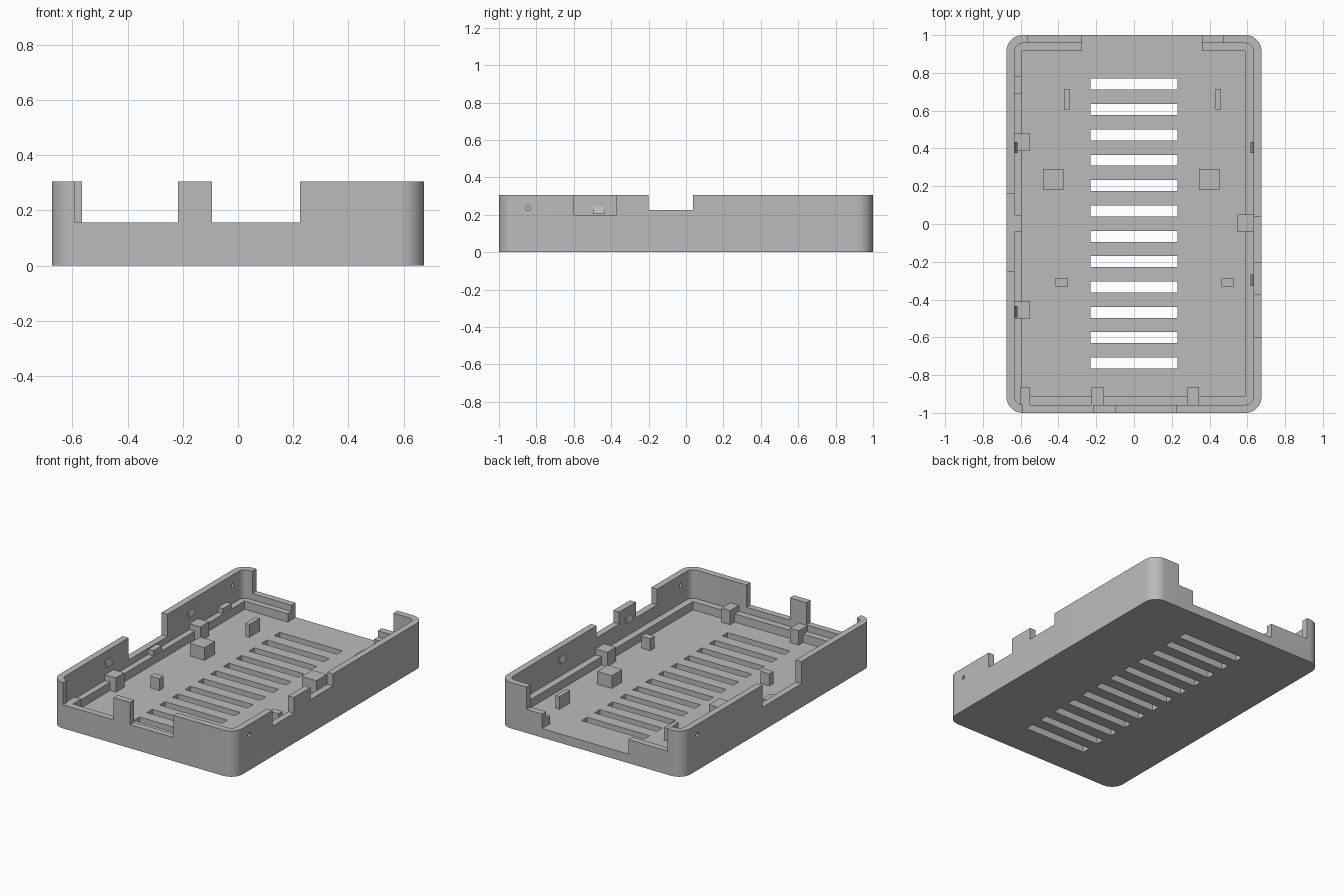
import bpy, bmesh, math
from mathutils import Matrix, Vector

cube = bpy.data.objects.get("Cube")
if cube:
    bpy.data.objects.remove(cube, do_unlink=True)

GREY = (0.5, 0.5, 0.5, 1)
mat = bpy.data.materials.new("light grey plastic")
mat.use_nodes = True
mat.diffuse_color = GREY
mat.node_tree.nodes["Principled BSDF"].inputs["Base Color"].default_value = GREY

TOP, FLOOR, LEDGE, LOW = 0.305, 0.06, 0.115, 0.157
HX, HY, WALL = 0.675, 1.0, 0.043
IX, IY = HX - WALL, HY - WALL


def make(name, bm):
    bmesh.ops.recalc_face_normals(bm, faces=bm.faces)
    me = bpy.data.meshes.new(name)
    bm.to_mesh(me)
    bm.free()
    me.materials.append(mat)
    ob = bpy.data.objects.new(name, me)
    bpy.context.collection.objects.link(ob)
    return ob


def box(name, x0, x1, y0, y1, z0, z1):
    bm = bmesh.new()
    size = Matrix.Diagonal((x1 - x0, y1 - y0, z1 - z0, 1))
    mid = Vector((x0 + x1, y0 + y1, z0 + z1)) / 2
    bmesh.ops.create_cube(bm, size=1, matrix=Matrix.Translation(mid) @ size)
    return make(name, bm)


def rounded_block(name, hx, hy, r, z0, z1, steps=10):
    bm = bmesh.new()
    verts = []
    for q, (sx, sy) in enumerate([(1, 1), (-1, 1), (-1, -1), (1, -1)]):
        for i in range(steps + 1):
            a = (q + i / steps) * math.pi / 2
            verts.append(bm.verts.new((sx * (hx - r) + r * math.cos(a),
                                       sy * (hy - r) + r * math.sin(a), z0)))
    face = bm.faces.new(verts)
    res = bmesh.ops.extrude_face_region(bm, geom=[face])
    top = [g for g in res["geom"] if isinstance(g, bmesh.types.BMVert)]
    bmesh.ops.translate(bm, verts=top, vec=(0, 0, z1 - z0))
    return make(name, bm)


def cut(target, cutter):
    mod = target.modifiers.new("cut", "BOOLEAN")
    mod.operation, mod.solver, mod.object = "DIFFERENCE", "EXACT", cutter
    bpy.context.view_layer.objects.active = target
    bpy.ops.object.modifier_apply(modifier=mod.name)
    bpy.data.objects.remove(cutter, do_unlink=True)


# Tray body with hollow inside
tray = rounded_block("tray", HX, HY, 0.085, 0, TOP)
cut(tray, rounded_block("cavity", IX, IY, 0.042, FLOOR, 0.5))

# Port openings in the walls
openings = [
    (-0.59, -0.217, -1.1, -0.9, LOW),
    (-0.095, 0.225, -1.1, -0.9, LOW),
    (-0.565, 0.475, 0.9, 1.1, LOW),
    (-0.275, 0.36, 0.9, 1.1, FLOOR),
    (0.6, 0.8, -0.6, -0.375, 0.2),
    (0.6, 0.8, -0.2, 0.037, 0.225),
    (-0.8, -0.6, -0.25, 0.16, LOW),
]
for x0, x1, y0, y1, z in openings:
    cut(tray, box("opening", x0, x1, y0, y1, z, 0.6))

# Vent slots in the floor
for i in range(12):
    y = 0.74 - i * 0.1342
    cut(tray, box("slot", -0.23, 0.23, y - 0.029, y + 0.029, -0.1, 0.2))

# Pin holes on opposite corners
for s in (1, -1):
    bm = bmesh.new()
    bmesh.ops.create_cone(bm, segments=16, radius1=0.013, radius2=0.013, depth=0.2, cap_ends=True,
                          matrix=Matrix.Translation((s * HX, -s * 0.845, 0.235))
                          @ Matrix.Rotation(math.pi / 2, 4, "Y"))
    cut(tray, make("pin_hole", bm))

# Ledges that carry the board
E = 0.008
B = FLOOR - E
box("ledge_right", -IX - E, -0.593, -IY - E, IY + E, B, LEDGE)
box("ledge_left", 0.587, IX + E, -IY - E, IY + E, B, LEDGE)
box("ledge_front", -0.595, 0.59, -IY - E, -0.912, B, LEDGE)
box("ledge_back_right", -0.595, -0.275, 0.917, IY + E, B, LEDGE)
box("ledge_back_left", 0.36, 0.59, 0.917, IY + E, B, LEDGE)

# Small stops on the right ledge
for y in (0.735, 0.003):
    box("ledge_stop", -IX - E, -0.594, y - 0.045, y + 0.045, LEDGE - E, 0.15)

# Support blocks along the walls
for x0, x1, y in [(-IX - E, -0.55, 0.435), (-IX - E, -0.55, -0.455), (0.545, IX + E, 0.005)]:
    box("side_support", x0, x1, y - 0.045, y + 0.045, B, 0.155)
for x0, x1 in [(-0.6, -0.55), (-0.225, -0.16), (0.28, 0.343)]:
    box("front_support", x0, x1, -IY - E, -0.865, B, 0.155)

# Free standing blocks on the floor
for x in (-0.427, 0.398):
    box("large_block", x - 0.054, x + 0.054, 0.18, 0.29, B, 0.145)
for x in (-0.355, 0.446):
    box("thin_block", x - 0.015, x + 0.015, 0.605, 0.715, B, 0.145)
for x in (-0.382, 0.496):
    box("small_block", x - 0.033, x + 0.033, -0.33, -0.285, B, 0.14)

# Snap wedges on the inner side walls
for s, y in [(-1, 0.405), (-1, -0.465), (1, 0.405), (1, -0.298)]:
    w = box("snap_wedge", s * IX - 0.016, s * IX + 0.016, y - 0.03, y + 0.03, 0.205, 0.245)
    for v in w.data.vertices:
        if v.co.z > 0.22 and abs(v.co.x) < IX:
            v.co.x = s * (IX - 0.002)

# Smooth rounded corners, sharp edges elsewhere
bpy.ops.object.select_all(action="DESELECT")
tray.select_set(True)
bpy.context.view_layer.objects.active = tray
bpy.ops.object.shade_smooth_by_angle(angle=math.radians(30))
